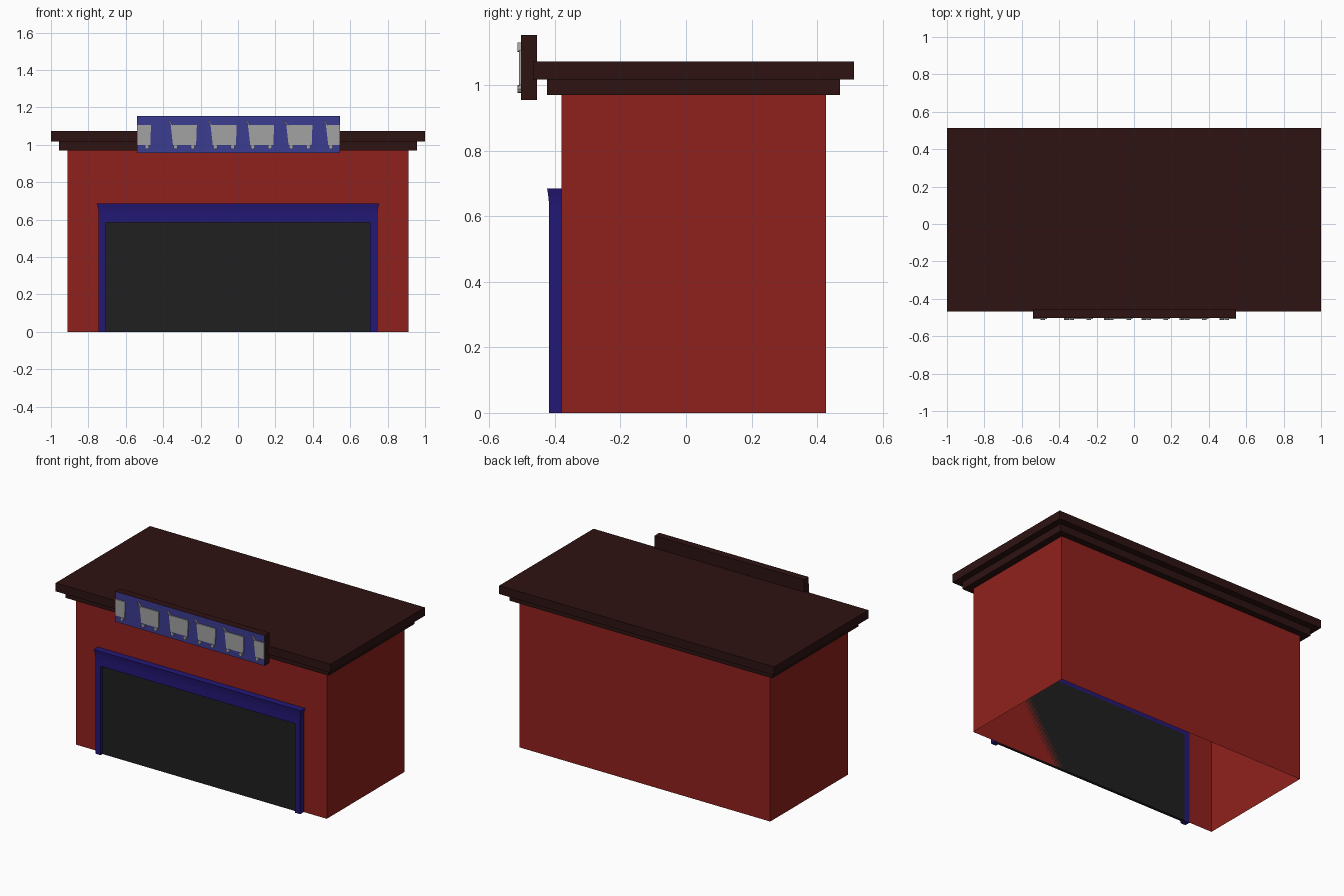
import bpy, bmesh, math

if "Cube" in bpy.data.objects:
    bpy.data.objects.remove(bpy.data.objects["Cube"])


def material(name, r, g, b):
    m = bpy.data.materials.new(name)
    m.diffuse_color = (r, g, b, 1)
    m.use_nodes = True
    m.node_tree.nodes["Principled BSDF"].inputs["Base Color"].default_value = m.diffuse_color
    return m


RED = material("red_wall", 0.28, 0.015, 0.012)
BROWN = material("dark_brown", 0.027, 0.006, 0.006)
BLUE = material("trim_blue", 0.017, 0.009, 0.18)
SIGN = material("sign_blue", 0.045, 0.045, 0.28)
DARK = material("door_dark", 0.014, 0.014, 0.014)
GREY = material("cart_grey", 0.36, 0.36, 0.36)


def finish(name, bm, *mats):
    bmesh.ops.recalc_face_normals(bm, faces=bm.faces)
    me = bpy.data.meshes.new(name)
    bm.to_mesh(me)
    bm.free()
    ob = bpy.data.objects.new(name, me)
    bpy.context.collection.objects.link(ob)
    for m in mats:
        me.materials.append(m)
    return ob


def prism(bm, pts, y_front, y_back):
    """Extrude an x-z outline from y_front to y_back."""
    f = bm.faces.new([bm.verts.new((x, y_front, z)) for x, z in pts])
    geo = bmesh.ops.extrude_face_region(bm, geom=[f], use_keep_orig=True)["geom"]
    for v in geo:
        if isinstance(v, bmesh.types.BMVert):
            v.co.y = y_back


def box(name, mat, x0, x1, y0, y1, z0, z1):
    bm = bmesh.new()
    prism(bm, [(x0, z0), (x1, z0), (x1, z1), (x0, z1)], y0, y1)
    return finish(name, bm, mat)


# Walls: a box left open underneath
bm = bmesh.new()
prism(bm, [(-0.912, 0), (0.912, 0), (0.912, 0.97), (-0.912, 0.97)], -0.38, 0.427)
bm.faces.ensure_lookup_table()
floor = [f for f in bm.faces if all(v.co.z < 0.001 for v in f.verts)]
bmesh.ops.delete(bm, geom=floor, context="FACES_ONLY")
finish("walls", bm, RED)

# Stepped roof
box("roof_lower_step", BROWN, -0.957, 0.957, -0.424, 0.47, 0.97, 1.018)
box("roof_slab", BROWN, -1, 1, -0.467, 0.513, 1.018, 1.073)

# Door and its surround
box("door", DARK, -0.707, 0.707, -0.398, -0.38, 0, 0.585)
for side, s in (("left", -1), ("right", 1)):
    xs = sorted((s * 0.707, s * 0.745))
    box("door_post_" + side, BLUE, *xs, -0.418, -0.38, 0, 0.585)
box("door_header", BLUE, -0.745, 0.745, -0.418, -0.38, 0.585, 0.635)

# Flared moulding over the door
bm = bmesh.new()
rings = []
for x, y, z in ((0.745, -0.418, 0.635), (0.748, -0.420, 0.66), (0.754, -0.424, 0.685)):
    rings.append([bm.verts.new(p) for p in
                  ((-x, y, z), (x, y, z), (x, -0.38, z), (-x, -0.38, z))])
for a, b in zip(rings, rings[1:]):
    for i in range(4):
        j = (i + 1) % 4
        bm.faces.new((a[i], a[j], b[j], b[i]))
bm.faces.new(rings[0])
bm.faces.new(rings[-1])
finish("door_moulding", bm, BLUE)

# Sign board with a blue front
SIGN_L, SIGN_R = -0.54, 0.546
board = box("sign_board", BROWN, SIGN_L, SIGN_R, -0.503, -0.454, 0.955, 1.154)
board.data.materials.append(SIGN)
for p in board.data.polygons:
    if p.normal.y < -0.9:
        p.material_index = 1

# Row of relief carts, the outer two cut off at the sign edges
for n, x in enumerate((-0.605, -0.36, -0.147, 0.053, 0.258, 0.47)):
    bm = bmesh.new()
    prism(bm, [(x, 1.107), (x + 0.012, 1.0), (x + 0.136, 1.0), (x + 0.14, 1.107)],
          -0.509, -0.502)
    # handle
    prism(bm, [(x - 0.014, 1.128), (x - 0.008, 1.13), (x + 0.012, 1.104),
               (x + 0.004, 1.102)], -0.514, -0.502)
    # wheels with their stems
    for wx in (x + 0.026, x + 0.118):
        ring = [(wx + 0.012 * math.cos(a * math.pi / 4),
                 0.988 + 0.012 * math.sin(a * math.pi / 4)) for a in range(8)]
        prism(bm, ring, -0.514, -0.502)
        prism(bm, [(wx - 0.008, 0.99), (wx + 0.008, 0.99), (wx + 0.01, 1.002),
                   (wx - 0.01, 1.002)], -0.509, -0.502)
    for edge, s in ((SIGN_L, -1), (SIGN_R, 1)):
        geo = bm.verts[:] + bm.edges[:] + bm.faces[:]
        cut = bmesh.ops.bisect_plane(bm, geom=geo, plane_co=(edge, 0, 0),
                                     plane_no=(s, 0, 0), clear_outer=True)["geom_cut"]
        edges = [e for e in cut if isinstance(e, bmesh.types.BMEdge)]
        if edges:
            bmesh.ops.holes_fill(bm, edges=edges, sides=0)
    finish("sign_cart_%d" % (n + 1), bm, GREY)
